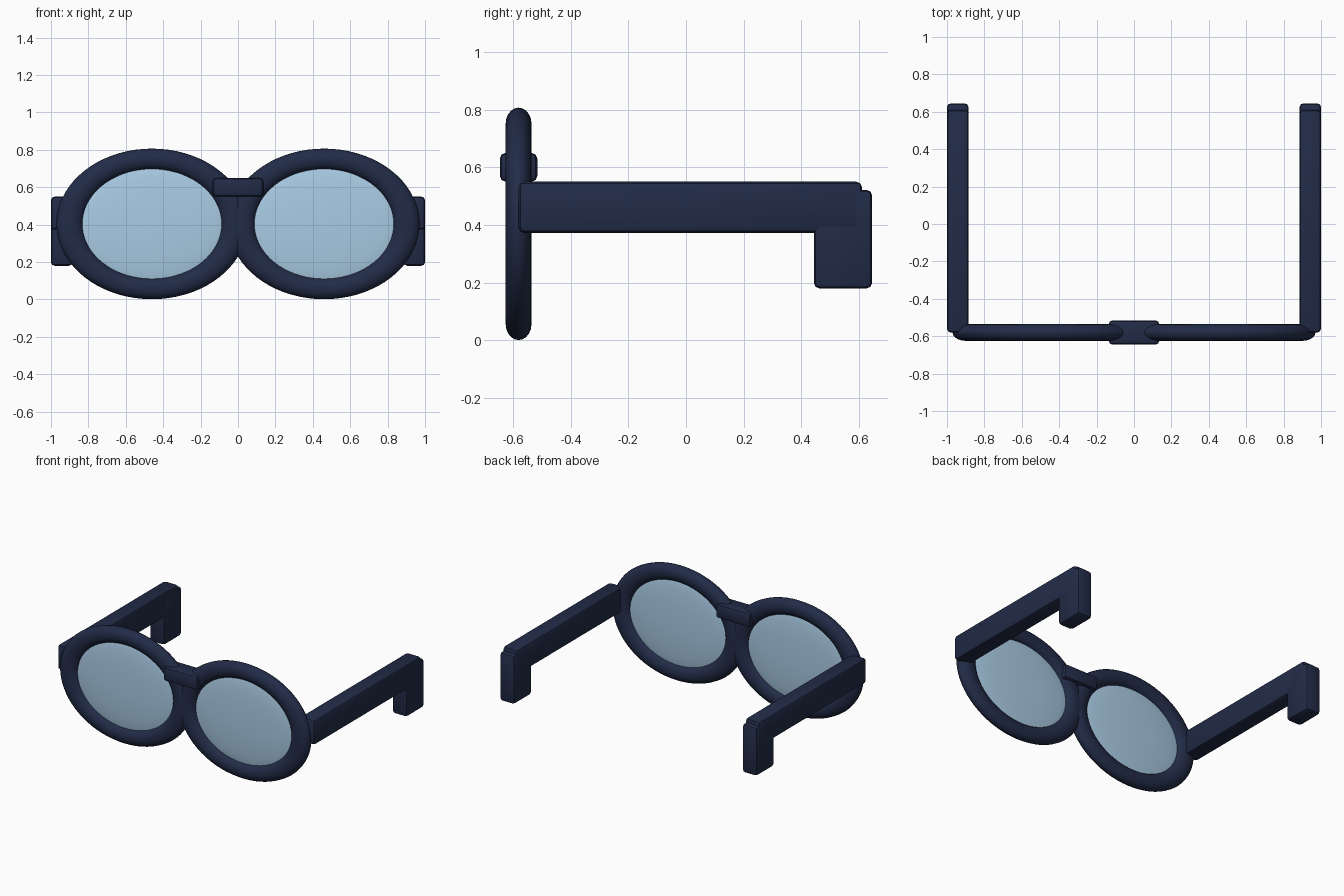
import bpy, bmesh, math
from mathutils import Matrix

if "Cube" in bpy.data.objects:
    bpy.data.objects.remove(bpy.data.objects["Cube"])


def material(name, color):
    m = bpy.data.materials.new(name)
    m.diffuse_color = color
    m.use_nodes = True
    m.node_tree.nodes["Principled BSDF"].inputs["Base Color"].default_value = m.diffuse_color
    return m


NAVY = material("navy_frame", (0.016, 0.025, 0.065, 1))
GLASS = material("tinted_glass", (0.40, 0.60, 0.78, 0.85))


def finish(obj, mat, angle=30):
    obj.data.materials.append(mat)
    bpy.ops.object.select_all(action='DESELECT')
    obj.select_set(True)
    bpy.context.view_layer.objects.active = obj
    bpy.ops.object.transform_apply(location=False, rotation=True, scale=True)
    bpy.ops.object.shade_smooth_by_angle(angle=math.radians(angle))
    return obj


def box(name, lo, hi, bevel=0.02):
    """Bevelled box between two corners."""
    size = [b - a for a, b in zip(lo, hi)]
    mid = [(a + b) / 2 for a, b in zip(lo, hi)]
    bm = bmesh.new()
    bmesh.ops.create_cube(bm, size=1, matrix=Matrix.Diagonal((*size, 1)))
    bmesh.ops.bevel(bm, geom=bm.edges[:], offset=bevel, segments=2,
                    profile=0.5, affect='EDGES')
    mesh = bpy.data.meshes.new(name)
    bm.to_mesh(mesh)
    bm.free()
    obj = bpy.data.objects.new(name, mesh)
    bpy.context.collection.objects.link(obj)
    obj.location = mid
    return finish(obj, NAVY)


for side, s in (("left", -1), ("right", 1)):
    centre = (s * 0.46, -0.58, 0.404)

    # Oval rim: a torus squashed into an ellipse
    bpy.ops.mesh.primitive_torus_add(major_segments=72, minor_segments=20,
                                     major_radius=1, minor_radius=0.16,
                                     location=centre, rotation=(math.pi / 2, 0, 0))
    rim = bpy.context.object
    rim.name = side + "_rim"
    rim.scale = (0.44, 0.347, 0.28)
    finish(rim, NAVY, 60)

    # Lens: a thin flattened ball tucked into the rim
    bpy.ops.mesh.primitive_uv_sphere_add(segments=48, ring_count=24, radius=1,
                                         location=centre)
    lens = bpy.context.object
    lens.name = side + "_lens"
    lens.scale = (0.405, 0.03, 0.32)
    finish(lens, GLASS, 180)

    # Temple arm and its downturned ear hook
    xs = sorted((s * 0.885, s * 1.0))
    box(side + "_temple", (xs[0], -0.58, 0.373), (xs[1], 0.61, 0.55))
    box(side + "_ear_hook", (xs[0], 0.443, 0.18), (xs[1], 0.645, 0.522))

# Bridge block over the nose
box("bridge", (-0.135, -0.645, 0.55), (0.135, -0.515, 0.65))
